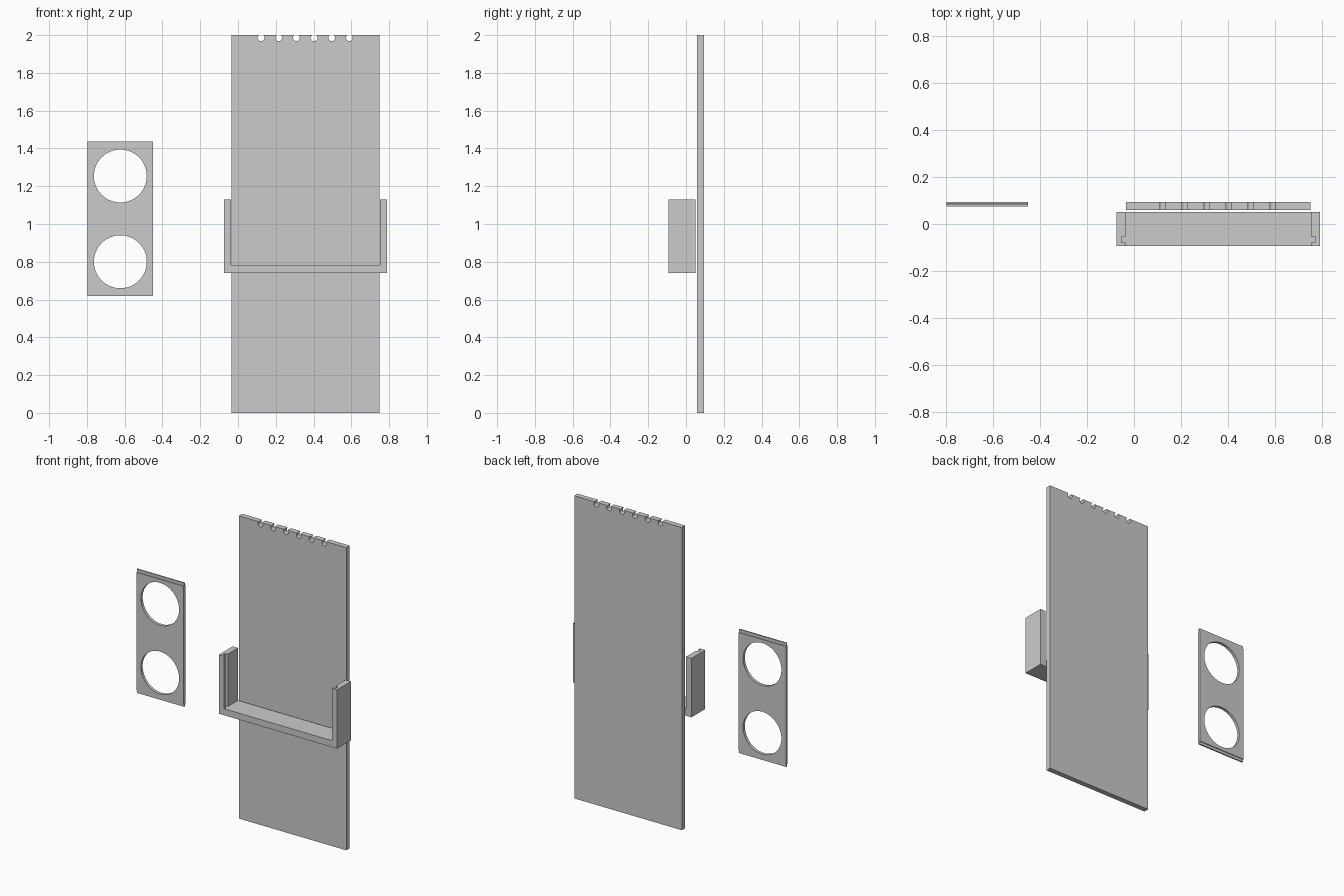
import bpy, bmesh
from math import sin, cos, asin, pi
from mathutils import Vector

if "Cube" in bpy.data.objects:
    bpy.data.objects.remove(bpy.data.objects["Cube"])


def prism(name, outline, axis, lo, hi):
    """Extrude a 2D outline along axis: 'y' outlines are (x, z), 'x' outlines are (y, z)."""
    def place(p, t):
        return (p[0], t, p[1]) if axis == 'y' else (t, p[0], p[1])
    bm = bmesh.new()
    face = bm.faces.new([bm.verts.new(place(p, lo)) for p in outline])
    ext = bmesh.ops.extrude_face_region(bm, geom=[face])
    moved = [v for v in ext['geom'] if isinstance(v, bmesh.types.BMVert)]
    step = (0, hi - lo, 0) if axis == 'y' else (hi - lo, 0, 0)
    bmesh.ops.translate(bm, verts=moved, vec=Vector(step))
    bmesh.ops.recalc_face_normals(bm, faces=bm.faces)
    mesh = bpy.data.meshes.new(name)
    bm.to_mesh(mesh)
    bm.free()
    obj = bpy.data.objects.new(name, mesh)
    bpy.context.collection.objects.link(obj)
    return obj


def rect(a0, a1, b0, b1):
    return [(a0, b0), (a1, b0), (a1, b1), (a0, b1)]


def circle(cx, cz, r, n=64):
    return [(cx + r * cos(2 * pi * i / n), cz + r * sin(2 * pi * i / n)) for i in range(n)]


def finish(obj, cutters=()):
    """Cut away the cutters, remove them and shade by angle."""
    bpy.ops.object.select_all(action='DESELECT')
    bpy.context.view_layer.objects.active = obj
    obj.select_set(True)
    for c in cutters:
        c.hide_render = True
        mod = obj.modifiers.new("cut", 'BOOLEAN')
        mod.operation = 'DIFFERENCE'
        mod.solver = 'EXACT'
        mod.object = c
        bpy.ops.object.modifier_apply(modifier=mod.name)
        bpy.data.objects.remove(c, do_unlink=True)
    bpy.ops.object.shade_smooth_by_angle()


# Tall back panel with a row of round notches along the top
r, cz = 0.018, 1.986
outline = [(-0.035, 2.0), (-0.035, 0.0), (0.75, 0.0), (0.75, 2.0)]
a = asin((2.0 - cz) / r)
for i in reversed(range(6)):
    cx = 0.122 + 0.0935 * i
    for k in range(17):
        t = a - (pi + 2 * a) * k / 16
        outline.append((cx + r * cos(t), cz + r * sin(t)))
finish(prism("back_panel", outline, 'y', 0.059, 0.094))

# U-shaped bracket with a vertical slot inside each arm
x0, x1, in0, in1 = -0.075, 0.79, -0.036, 0.752
floor, top = 0.783, 1.13
bracket = prism("bracket", [(x0, 0.74), (x1, 0.74), (x1, top), (in1, top),
                            (in1, floor), (in0, floor), (in0, top), (x0, top)],
                'y', -0.093, 0.051)
slots = [prism("slot_cutter", rect(xa, xb, floor + 0.001, 1.2), 'y', -0.079, -0.053)
         for xa, xb in ((-0.053, 0.0), (0.7, 0.77))]
finish(bracket, slots)

# Loose holder plate with thin tongues at both ends and two round openings
yf, yb, tf, tb = 0.075, 0.094, 0.080, 0.089
section = [(yf, 0.637), (tf, 0.637), (tf, 0.619), (tb, 0.619), (tb, 0.637), (yb, 0.637),
           (yb, 1.417), (tb, 1.417), (tb, 1.437), (tf, 1.437), (tf, 1.417), (yf, 1.417)]
plate = prism("holder_plate", section, 'x', -0.796, -0.45)
holes = [prism("hole_cutter", circle(-0.623, z, 0.14), 'y', 0.0, 0.2) for z in (0.80, 1.254)]
finish(plate, holes)
